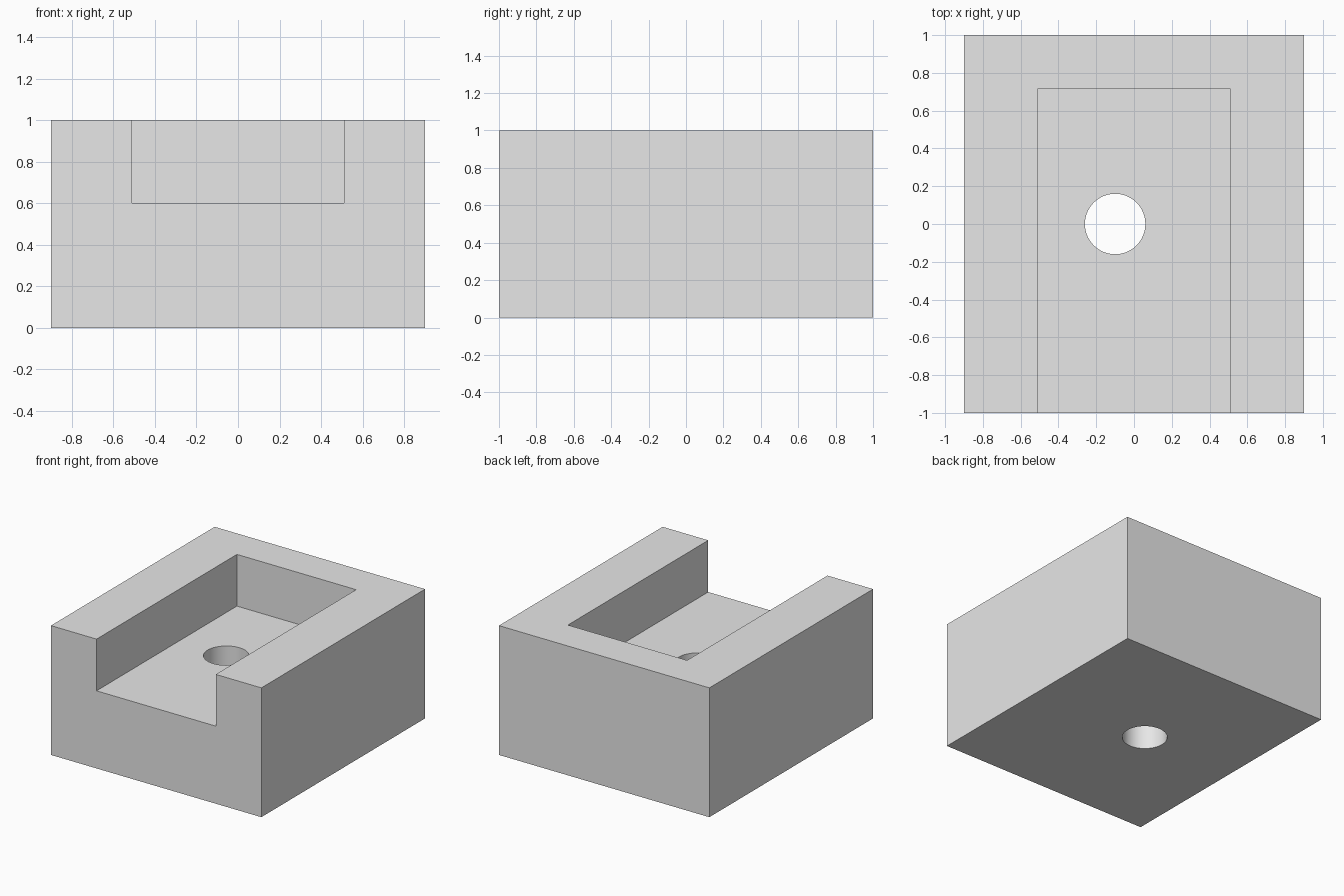
import bpy

default_cube = bpy.data.objects.get("Cube")
if default_cube:
    bpy.data.objects.remove(default_cube, do_unlink=True)

# Single plain grey material
GREY = (0.8, 0.8, 0.8, 1.0)
grey = bpy.data.materials.new("plain_grey")
grey.use_nodes = True
grey.diffuse_color = GREY
grey.node_tree.nodes["Principled BSDF"].inputs["Base Color"].default_value = GREY


def box(name, low, high):
    """Axis-aligned box between two corners."""
    centre = [(a + b) / 2 for a, b in zip(low, high)]
    bpy.ops.mesh.primitive_cube_add(size=1, location=centre)
    obj = bpy.context.object
    obj.name = name
    obj.scale = [b - a for a, b in zip(low, high)]
    bpy.ops.object.transform_apply(location=True, rotation=False, scale=True)
    obj.data.materials.append(grey)
    return obj


def cut(target, cutter):
    """Subtract the cutter from the target, then discard the cutter."""
    cutter.hide_render = True
    mod = target.modifiers.new("cut", 'BOOLEAN')
    mod.operation = 'DIFFERENCE'
    mod.solver = 'EXACT'
    mod.object = cutter
    bpy.context.view_layer.objects.active = target
    bpy.ops.object.modifier_apply(modifier=mod.name)
    bpy.data.objects.remove(cutter, do_unlink=True)


# Solid block
block = box("slotted_block", (-0.9, -1, 0), (0.9, 1, 1))

# Pocket open to the front and the top
cut(block, box("pocket_cutter", (-0.51, -1.2, 0.6), (0.51, 0.715, 1.2)))

# Round hole through the pocket floor
bpy.ops.mesh.primitive_cylinder_add(vertices=64, radius=0.16, depth=2,
                                    location=(-0.1, 0, 0.3))
hole_cutter = bpy.context.object
hole_cutter.name = "hole_cutter"
hole_cutter.data.materials.append(grey)
cut(block, hole_cutter)

# Smooth hole wall, crisp edges elsewhere
bpy.ops.object.select_all(action='DESELECT')
block.select_set(True)
bpy.context.view_layer.objects.active = block
bpy.ops.object.shade_smooth_by_angle()
